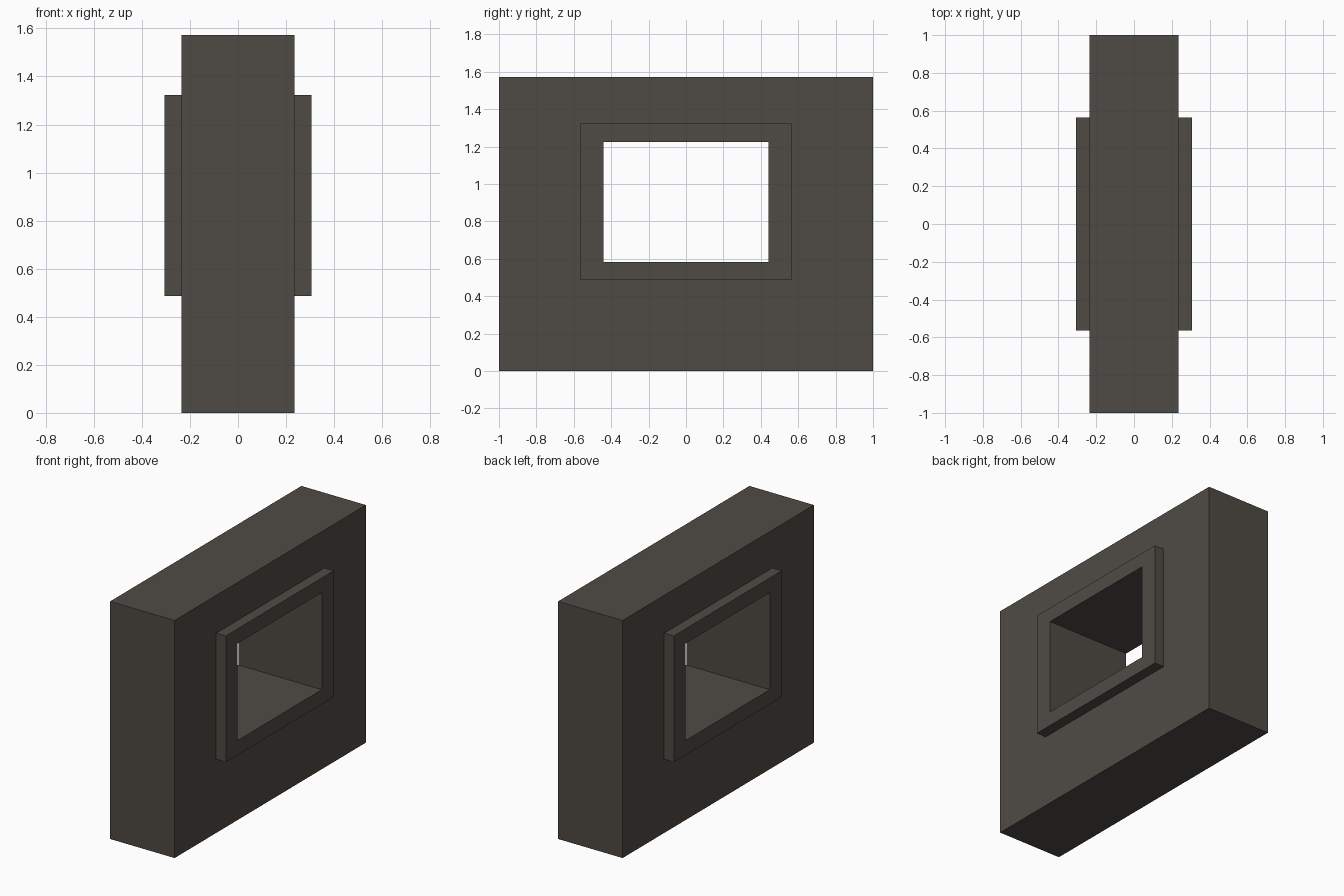
import bpy, bmesh

if "Cube" in bpy.data.objects:
    bpy.data.objects.remove(bpy.data.objects["Cube"])

stone = bpy.data.materials.new("dark stone")
stone.diffuse_color = (0.078, 0.069, 0.058, 1)
stone.use_nodes = True
stone.node_tree.nodes["Principled BSDF"].inputs["Base Color"].default_value = stone.diffuse_color


def ring(name, half_depth, outer, inner):
    """Rectangular ring in the YZ plane; outer/inner = (half width, z low, z high)."""
    def corners(r):
        w, lo, hi = r
        return [(-w, lo), (w, lo), (w, hi), (-w, hi)]

    bm = bmesh.new()
    loops = [[bm.verts.new((x, y, z)) for y, z in corners(r)]
             for x, r in ((half_depth, outer), (half_depth, inner),
                          (-half_depth, inner), (-half_depth, outer))]
    # Sweep the four loops into a closed ring
    for k in range(4):
        a, b = loops[k], loops[(k + 1) % 4]
        for i in range(4):
            j = (i + 1) % 4
            bm.faces.new((a[i], a[j], b[j], b[i]))
    bmesh.ops.recalc_face_normals(bm, faces=bm.faces)
    mesh = bpy.data.meshes.new(name)
    bm.to_mesh(mesh)
    bm.free()
    mesh.materials.append(stone)
    obj = bpy.data.objects.new(name, mesh)
    bpy.context.collection.objects.link(obj)
    return obj


FRAME = (0.565, 0.487, 1.322)
OPENING = (0.44, 0.583, 1.225)

# Thick wall block, cut out where the frame sits
ring("wall", 0.236, (1.0, 0.0, 1.572), FRAME)
# Window surround passing through the wall and standing proud on both sides
ring("window_frame", 0.306, FRAME, OPENING)
